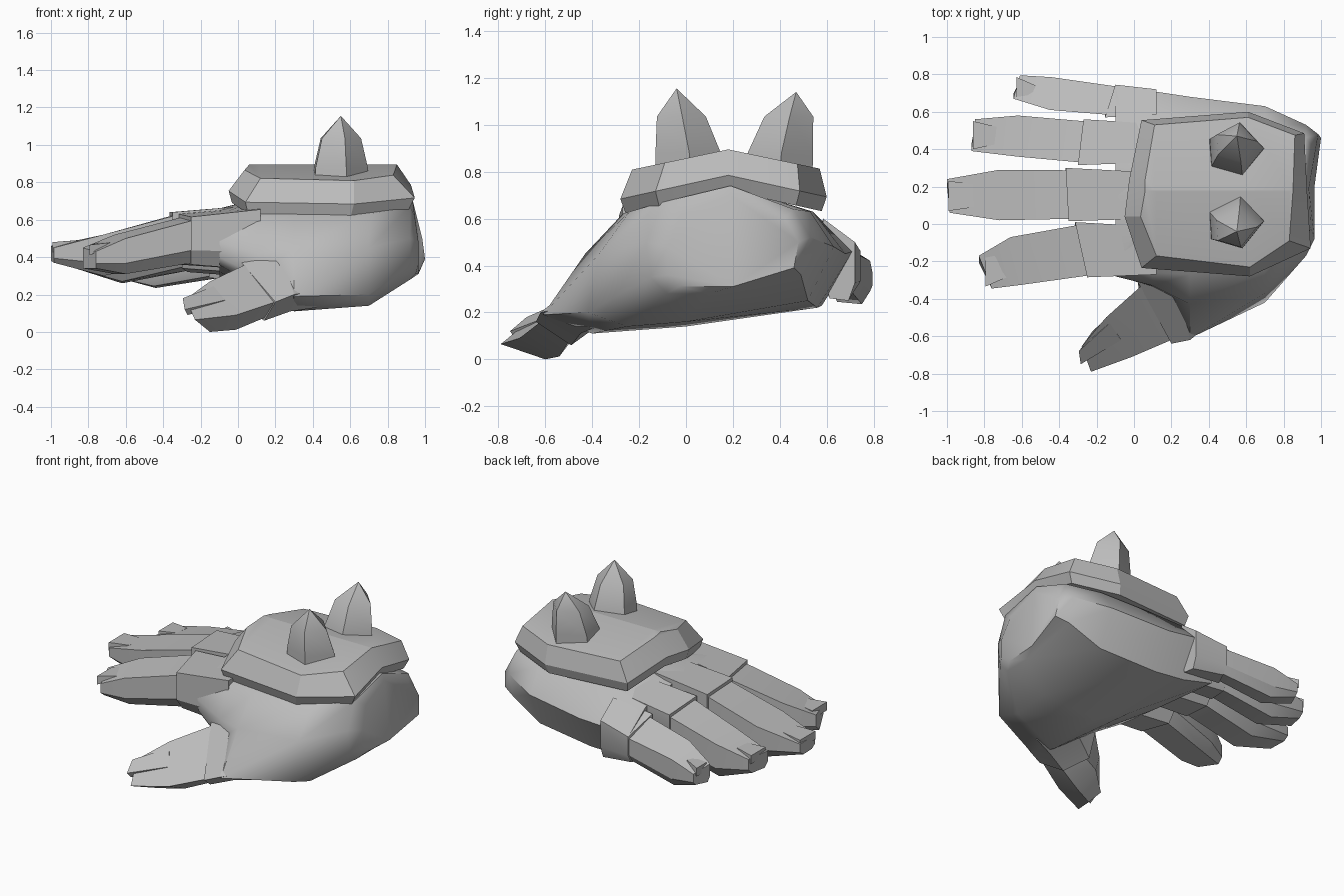
import bpy, bmesh, math
from mathutils import Vector

grey = bpy.data.materials.new("plain_grey")
grey.diffuse_color = (0.5, 0.5, 0.5, 1)


def loft(name, rings, angle=30):
    """Closed skin through rings of equal point count."""
    bm = bmesh.new()
    rows = [[bm.verts.new(p) for p in r] for r in rings]
    n = len(rows[0])
    for a, b in zip(rows, rows[1:]):
        for i in range(n):
            j = (i + 1) % n
            bm.faces.new((a[i], a[j], b[j], b[i]))
    bm.faces.new(rows[0])
    bm.faces.new(rows[-1])
    bmesh.ops.remove_doubles(bm, verts=bm.verts, dist=0.0005)
    bmesh.ops.recalc_face_normals(bm, faces=bm.faces)
    me = bpy.data.meshes.new(name)
    bm.to_mesh(me)
    bm.free()
    me.materials.append(grey)
    ob = bpy.data.objects.new(name, me)
    bpy.context.collection.objects.link(ob)
    bpy.ops.object.select_all(action='DESELECT')
    ob.select_set(True)
    bpy.context.view_layer.objects.active = ob
    bpy.ops.object.shade_smooth_by_angle(angle=math.radians(angle))
    return ob


# Hand body: cross-sections (y, z) from the knuckles to the wrist
body = [
    (-0.10, [(-.24, .36), (-.27, .40), (-.28, .48), (-.25, .625), (.15, .66), (.56, .59), (.73, .47), (.60, .27), (.1, .32)]),
    (0.10, [(-.28, .24), (-.34, .30), (-.33, .42), (-.26, .62), (.17, .71), (.55, .62), (.71, .46), (.58, .23), (.1, .22)]),
    (0.30, [(-.40, .11), (-.61, .19), (-.43, .45), (-.27, .62), (.18, .74), (.54, .63), (.68, .45), (.56, .22), (0, .14)]),
    (0.70, [(-.25, .14), (-.42, .20), (-.37, .45), (-.24, .63), (.19, .74), (.53, .63), (.63, .48), (.52, .25), (0, .16)]),
    (0.92, [(-.08, .28), (-.15, .35), (-.17, .50), (-.10, .67), (.19, .74), (.46, .64), (.53, .52), (.49, .36), (.1, .28)]),
]
rings = [[(x, y, z) for y, z in s] for x, s in body]
# rounded, slightly overhanging wrist end
end = [(.95, -.03, .31), (.965, -.08, .36), (.965, -.08, .48), (.945, -.02, .62), (.935, .19, .70),
       (.95, .42, .60), (.985, .48, .50), (1.0, .46, .39), (.965, .2, .31)]
rings.append(end)
loft("hand_body", rings, 50)


def section(x0, x1, y0, y1, t0, t1, b0, b1, chamfer=0.2):
    """Six-sided section; 0 = near (-y) side, 1 = far (+y) side."""
    w = (y1 - y0) * chamfer
    return [(x0, y0, t0), (x1, y1, t1), (x1, y1, b1 + .3 * (t1 - b1)),
            (x1, y1 - w, b1), (x0, y0 + w, b0), (x0, y0, b0 + .3 * (t0 - b0))]


# Knuckle line (x0,x1,y0,y1), tops, bottoms; finger middle; finger tip
fingers = {
    "index": ((-.25, -.315, -.285, .01, .615, .63, .36, .36),
              (-.60, -.66, -.325, -.07, .50, .52, .31, .31),
              (-.76, -.83, -.345, -.17, .43, .45, .34, .34)),
    "middle": ((-.35, -.365, .015, .30, .64, .64, .37, .37),
               (-.72, -.72, .02, .29, .52, .52, .30, .30),
               (-.985, -1.0, .06, .24, .45, .46, .37, .38)),
    "ring": ((-.30, -.27, .315, .56, .62, .58, .34, .32),
             (-.62, -.62, .36, .58, .51, .49, .27, .26),
             (-.87, -.85, .39, .56, .44, .44, .34, .34)),
    "little": ((-.155, -.10, .57, .745, .56, .46, .29, .28),
               (-.45, -.44, .61, .785, .48, .42, .245, .235),
               (-.645, -.61, .67, .795, .40, .37, .29, .29)),
}
for name, (k, m, t) in fingers.items():
    x0, x1, y0, y1, t0, t1, b0, b1 = k
    # knuckle sleeve running back into the hand
    back = section(.12, .12, y0 + .015, y1 - .025, t0 + .04, t1 + .04, b0 - .03, b1 - .03)
    loft(name + "_knuckle", [back, section(*k)])
    # finger, slightly thinner than the sleeve
    g = .013
    base = section(x0 + .03, x1 + .03, y0 + g, y1 - g, t0 - g, t1 - g, b0 + g, b1 + g)
    loft(name + "_finger", [base, section(*m), section(*t)])
    # pointed nail lying over the fingertip
    a = [u + (v - u) * .5 for u, v in zip(m, t)]
    yl, yr = a[2] + .05, a[3] - .05
    zt = (a[4] + a[5]) / 2
    xt = (t[0] + t[1]) / 2
    zl = (t[4] + t[5]) / 2
    loft(name + "_nail", [
        [(a[0], yl, zt - .02), (a[1], yr, zt - .02), (a[1], yr, zt + .003), (a[0], yl, zt + .003)],
        [(xt, t[2] + .01, zl - .03), (xt, t[3] - .01, zl - .03), (xt, t[3] - .01, zl + .025), (xt, t[2] + .01, zl + .025)]])

# Thumb root and thumb
loft("thumb_root", [
    [(.36, -.25, .45), (.42, -.52, .22), (.42, -.40, .13), (.36, -.22, .22)],
    [(.22, -.30, .46), (.30, -.62, .20), (.28, -.45, .11), (.22, -.27, .20)],
    [(.02, -.31, .37), (.20, -.64, .16), (.14, -.49, .06), (.03, -.38, .14)]])
loft("thumb", [
    [(.04, -.33, .36), (.20, -.62, .16), (.14, -.50, .075), (.05, -.40, .15)],
    [(-.15, -.50, .27), (-.01, -.71, .09), (-.01, -.54, .012), (-.08, -.45, .13)],
    [(-.28, -.655, .175), (-.23, -.79, .065), (-.15, -.60, .0), (-.22, -.57, .08)]])
loft("thumb_nail", [
    [(-.13, -.53, .245), (-.07, -.62, .17), (-.07, -.60, .15), (-.13, -.51, .22)],
    [(-.295, -.68, .18), (-.285, -.75, .12), (-.27, -.73, .09), (-.28, -.66, .15)]])


# Armour plate on the back of the hand: bottom, widest and top outlines
def roof(y, peak, slope):
    return peak - slope * abs(y - .18)


outer = [(-.05, .04), (-.025, .24), (.04, .555), (.61, .60), (.91, .485), (.925, .18), (.945, -.13), (.62, -.28), (.04, -.235)]
inner = [(.035, .04), (.06, .24), (.11, .53), (.61, .57), (.86, .475), (.85, .18), (.83, -.09), (.62, -.23), (.12, -.17)]
low = [(.3 + (x - .3) * .95, .17 + (y - .17) * .95, roof(y, .72, .21)) for x, y in outer]
wide = [(x, y, roof(y, .785, .22)) for x, y in outer]
top = [(x, y, roof(y, .895, .21)) for x, y in inner]
ridge = [(x, .18, .895) for x in (.06, .06, .11, .61, .85, .85, .83, .62, .12)]
loft("armour_plate", [low, wide, top, ridge], 20)

# Two leaning five-sided spikes
spike_base = [(-.15, .05), (.02, .14), (.15, 0), (.03, -.15), (-.14, -.10)]
for name, cy, lean, tip in (("near_spike", .02, -.06, 1.155), ("far_spike", .40, .07, 1.14)):
    def ring(scale, z, f):
        return [(.55 + x * scale, cy + lean * f + y * scale, z) for x, y in spike_base]
    loft(name, [ring(1, .80, 0), ring(.96, .88, .1), ring(.72, 1.035, .6), ring(.001, tip, 1)], 40)
